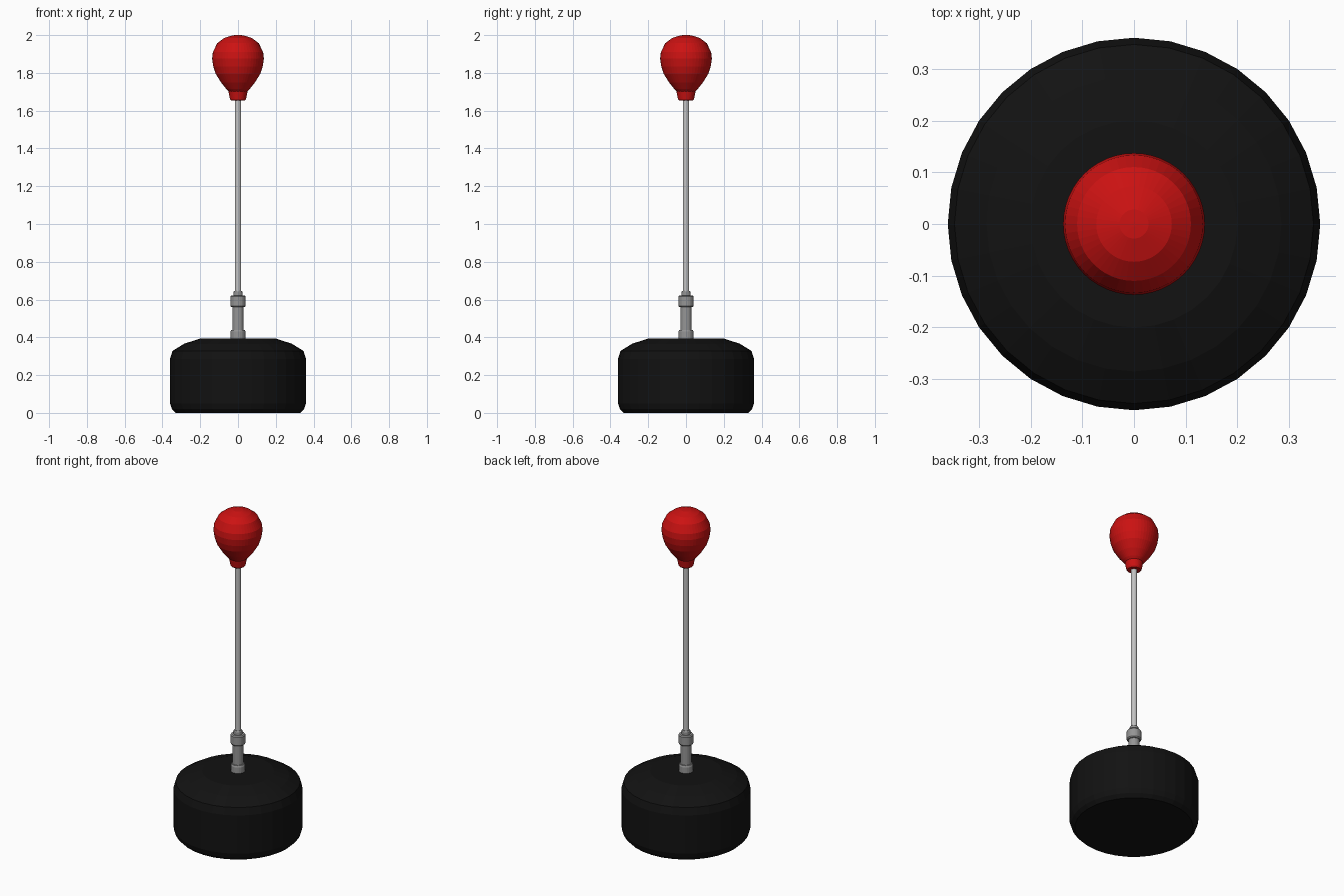
import bpy, bmesh, math

if "Cube" in bpy.data.objects:
    bpy.data.objects.remove(bpy.data.objects["Cube"])


def material(name, rgb):
    m = bpy.data.materials.new(name)
    m.diffuse_color = (*rgb, 1)
    m.use_nodes = True
    m.node_tree.nodes["Principled BSDF"].inputs["Base Color"].default_value = m.diffuse_color
    return m


black = material("black rubber", (0.006, 0.006, 0.006))
red = material("red leather", (0.6, 0.006, 0.006))
steel = material("light steel", (0.55, 0.55, 0.55))
grey = material("grey metal", (0.30, 0.30, 0.30))


def lathe(name, profile, sides, mat, smooth=None):
    """Closed solid of revolution from (radius, height) points, bottom to top."""
    bm = bmesh.new()
    rings = [[bm.verts.new((r * math.cos(2 * math.pi * i / sides),
                            r * math.sin(2 * math.pi * i / sides), z))
              for i in range(sides)] for r, z in profile]
    for a, b in zip(rings, rings[1:]):
        for i in range(sides):
            j = (i + 1) % sides
            bm.faces.new((a[i], a[j], b[j], b[i]))
    bm.faces.new(rings[0][::-1])
    bm.faces.new(rings[-1])
    me = bpy.data.meshes.new(name)
    bm.to_mesh(me)
    bm.free()
    me.materials.append(mat)
    ob = bpy.data.objects.new(name, me)
    bpy.context.collection.objects.link(ob)
    if smooth:
        bpy.context.view_layer.objects.active = ob
        ob.select_set(True)
        bpy.ops.object.shade_smooth_by_angle(angle=math.radians(smooth))
        ob.select_set(False)
    return ob


# Weighted base drum with sloping shoulder
lathe("base", [(0.33, 0), (0.35, 0.02), (0.36, 0.05), (0.36, 0.285), (0.347, 0.328),
               (0.285, 0.366), (0.2, 0.394)], 32, black)

# Post socket, post, clamp collar and its cap
lathe("socket", [(0.04, 0.38), (0.04, 0.43), (0.036, 0.44)], 24, grey)
lathe("post", [(0.03, 0.43), (0.03, 0.575)], 24, grey)
lathe("clamp_collar", [(0.036, 0.56), (0.041, 0.566), (0.041, 0.615), (0.036, 0.622)], 24, grey)
lathe("collar_cap", [(0.025, 0.615), (0.025, 0.64), (0.021, 0.646)], 24, grey)

# Spring pole
lathe("pole", [(0.017, 0.6), (0.017, 1.68)], 24, steel)

# Punching ball and its neck cuff
lathe("neck_cuff", [(0.038, 1.655), (0.043, 1.663), (0.05, 1.7), (0.047, 1.708)], 32, red)
lathe("punching_ball", [(0.046, 1.70), (0.062, 1.715), (0.09, 1.75), (0.118, 1.795),
                        (0.131, 1.835), (0.137, 1.875), (0.133, 1.91), (0.11, 1.957),
                        (0.073, 1.985), (0.028, 1.999), (0.005, 2.0)], 48, red)
